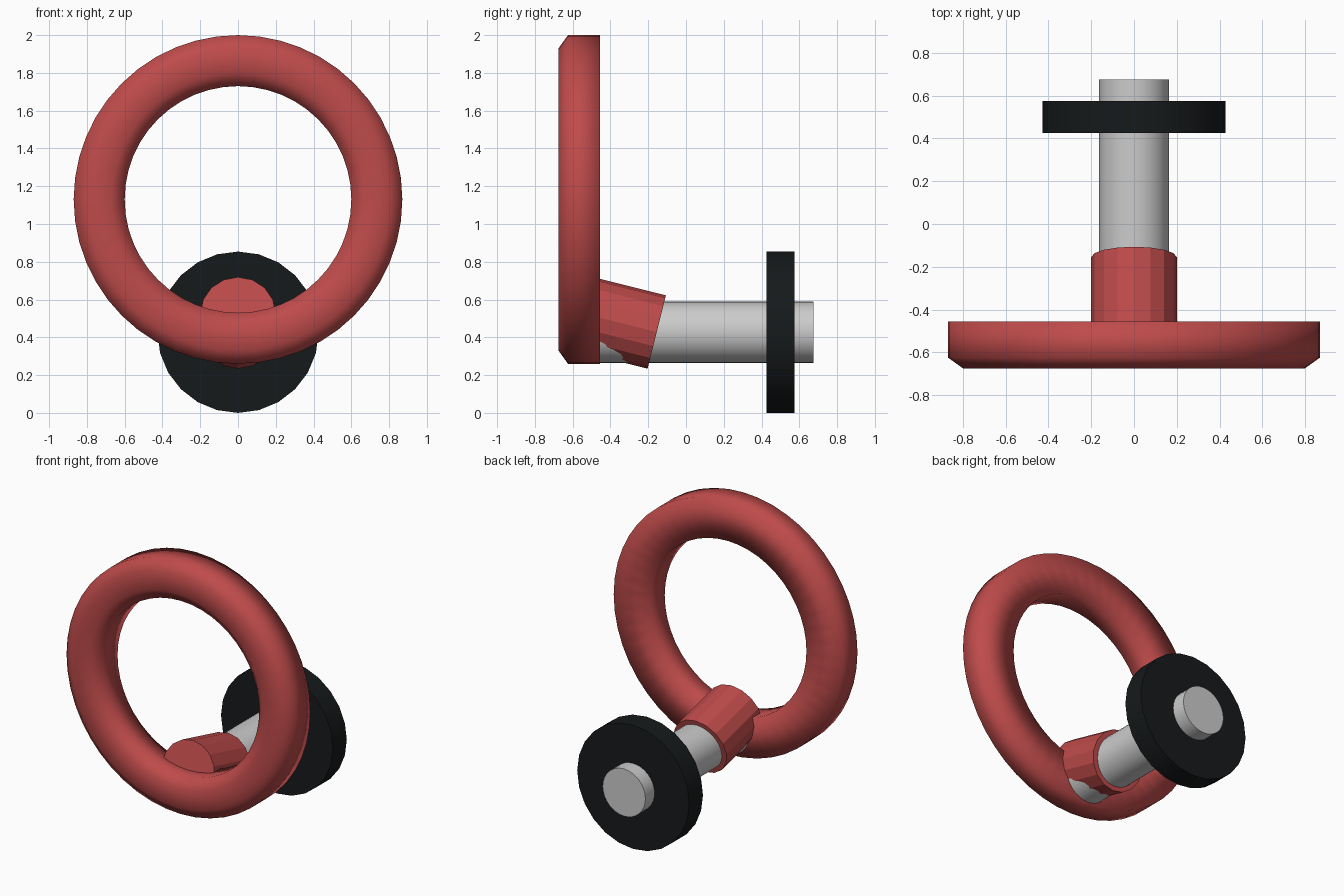
import bpy, bmesh, math
from mathutils import Vector

if "Cube" in bpy.data.objects:
    bpy.data.objects.remove(bpy.data.objects["Cube"])


def material(name, rgb):
    m = bpy.data.materials.new(name)
    m.diffuse_color = (*rgb, 1)
    m.use_nodes = True
    m.node_tree.nodes["Principled BSDF"].inputs["Base Color"].default_value = m.diffuse_color
    return m


red = material("red", (0.52, 0.07, 0.07))
black = material("black", (0.008, 0.01, 0.011))


def cylinder(name, start, end, radius, sides, mat=None, smooth=False):
    """Capped cylinder between two points."""
    a, b = Vector(start), Vector(end)
    bpy.ops.mesh.primitive_cylinder_add(
        vertices=sides, radius=radius, depth=(b - a).length, location=(a + b) / 2,
        rotation=(b - a).to_track_quat('Z', 'Y').to_euler())
    ob = bpy.context.object
    ob.name = name
    if mat:
        ob.data.materials.append(mat)
    if smooth:
        bpy.ops.object.shade_smooth_by_angle(angle=math.radians(35))
    return ob


def lathe_ring(name, profile, centre_z, sides, mat):
    """Sweep a closed (radius, y) profile around the y axis."""
    bm = bmesh.new()
    rows = []
    for i in range(sides):
        t = 2 * math.pi * i / sides
        rows.append([bm.verts.new((r * math.sin(t), y, centre_z + r * math.cos(t)))
                     for r, y in profile])
    n = len(profile)
    for i in range(sides):
        p, q = rows[i], rows[(i + 1) % sides]
        for j in range(n):
            k = (j + 1) % n
            bm.faces.new((p[j], p[k], q[k], q[j])).smooth = True
    bmesh.ops.recalc_face_normals(bm, faces=bm.faces)
    mesh = bpy.data.meshes.new(name)
    bm.to_mesh(mesh)
    bm.free()
    mesh.materials.append(mat)
    ob = bpy.data.objects.new(name, mesh)
    bpy.context.collection.objects.link(ob)
    return ob


# Large ring: flat back, chamfered front, shaded soft all round
lathe_ring("handle_ring",
           [(0.87, -0.455), (0.87, -0.625), (0.80, -0.675),
            (0.67, -0.675), (0.60, -0.625), (0.60, -0.455)],
           1.13, 48, red)

# Tilted faceted collar joining ring and shaft
cylinder("collar", (0, -0.543, 0.525), (0, -0.155, 0.428), 0.2, 16, red)

# Straight shaft
cylinder("shaft", (0, -0.52, 0.427), (0, 0.675, 0.427), 0.163, 32, smooth=True)

# Dark disc near the back end
cylinder("disc", (0, 0.425, 0.427), (0, 0.575, 0.427), 0.427, 24, black, smooth=True)
